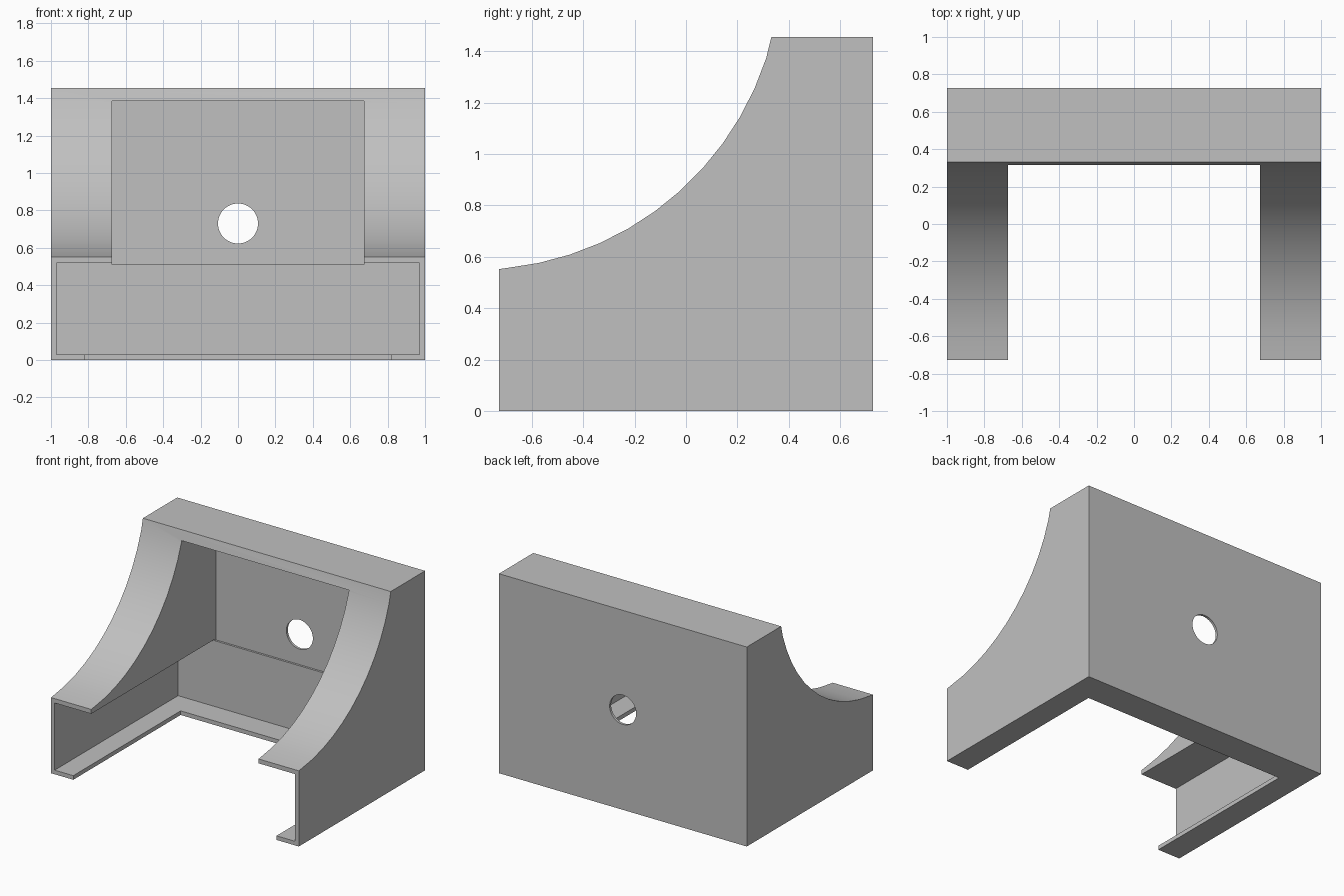
import bpy, bmesh
from math import sin, cos, radians, pi
from mathutils import Matrix

cube = bpy.data.objects.get("Cube")
if cube:
    bpy.data.objects.remove(cube, do_unlink=True)

HALF_DEPTH, HEIGHT = 0.7275, 1.455
WALL = 0.03

grey = bpy.data.materials.new("plain grey")
grey.use_nodes = True
colour = (0.53, 0.53, 0.53, 1)
grey.diffuse_color = colour
grey.node_tree.nodes["Principled BSDF"].inputs["Base Color"].default_value = colour


def add_object(name, bm):
    bmesh.ops.recalc_face_normals(bm, faces=bm.faces)
    mesh = bpy.data.meshes.new(name)
    bm.to_mesh(mesh)
    bm.free()
    mesh.materials.append(grey)
    obj = bpy.data.objects.new(name, mesh)
    bpy.context.collection.objects.link(obj)
    return obj


def box_cutter(name, half_x, y0, y1, z0, z1):
    bm = bmesh.new()
    bmesh.ops.create_cube(bm, size=1)
    bmesh.ops.scale(bm, vec=(2 * half_x, y1 - y0, z1 - z0), verts=bm.verts)
    bmesh.ops.translate(bm, vec=(0, (y0 + y1) / 2, (z0 + z1) / 2), verts=bm.verts)
    return add_object(name, bm)


# Side profile with a concave arc sweeping from the low front to the top
arc_y, arc_z, radius = -0.82, 1.74, 1.19
arc = [(arc_y + radius * sin(radians(a)), arc_z - radius * cos(radians(a)))
       for a in range(6, 73, 6)]
profile = [(HALF_DEPTH, 0), (-HALF_DEPTH, 0), (-HALF_DEPTH, 0.552), *arc,
           (0.332, HEIGHT), (HALF_DEPTH, HEIGHT)]

bm = bmesh.new()
side = bm.faces.new([bm.verts.new((-1, y, z)) for y, z in profile])
swept = bmesh.ops.extrude_face_region(bm, geom=[side])["geom"]
bmesh.ops.translate(bm, vec=(2, 0, 0),
                    verts=[v for v in swept if isinstance(v, bmesh.types.BMVert)])
housing = add_object("housing", bm)

# Cavities: wide lower channel, upper bay, open floor slot
front = -1
cutters = [
    box_cutter("lower_channel_cutter", 1 - WALL, front, 0.695, WALL, 0.52),
    box_cutter("upper_bay_cutter", 0.675, front, 0.71, 0.51, 1.385),
    box_cutter("floor_slot_cutter", 0.82, front, 0.51, -0.1, 0.1),
]

# Round hole through the back wall
bm = bmesh.new()
bmesh.ops.create_cone(bm, cap_ends=True, segments=48, radius1=0.107, radius2=0.107,
                      depth=0.4, matrix=Matrix.Translation((0, 0.7, 0.73))
                      @ Matrix.Rotation(pi / 2, 4, "X"))
cutters.append(add_object("back_hole_cutter", bm))

bpy.ops.object.select_all(action="DESELECT")
housing.select_set(True)
bpy.context.view_layer.objects.active = housing
for cutter in cutters:
    cut = housing.modifiers.new(cutter.name, "BOOLEAN")
    cut.operation = "DIFFERENCE"
    cut.solver = "EXACT"
    cut.object = cutter
    bpy.ops.object.modifier_apply(modifier=cut.name)
    bpy.data.objects.remove(cutter, do_unlink=True)

bpy.ops.object.shade_smooth_by_angle(angle=radians(30))
